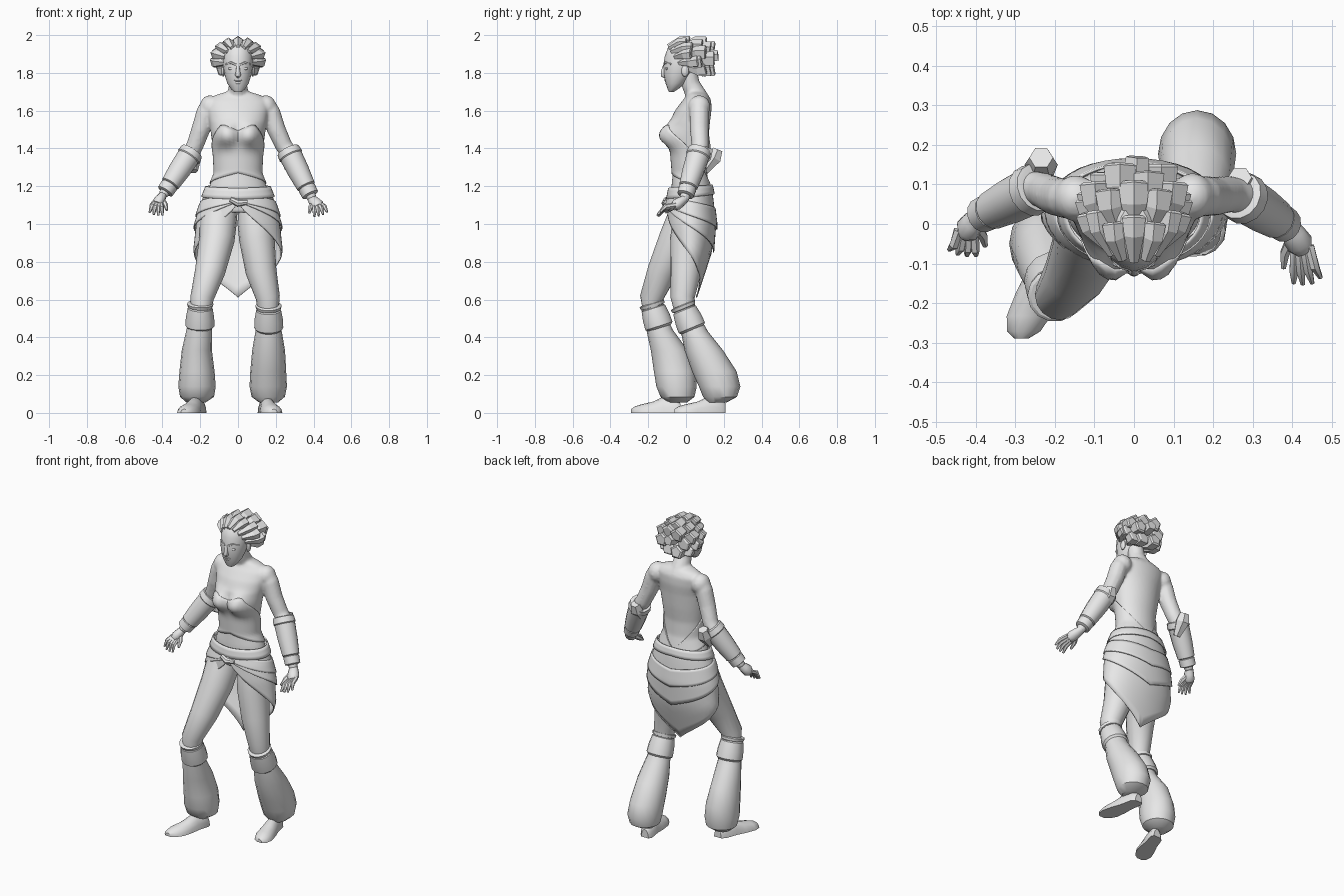
import bpy, bmesh, math
from mathutils import Vector

cube = bpy.data.objects.get("Cube")
if cube:
    bpy.data.objects.remove(cube, do_unlink=True)
grey = bpy.data.materials.new("plain grey")
grey.use_nodes = True
grey.diffuse_color = (0.8, 0.8, 0.8, 1)
grey.node_tree.nodes["Principled BSDF"].inputs["Base Color"].default_value = (0.8, 0.8, 0.8, 1)

def finish(name, bm, smooth=40):
    bmesh.ops.recalc_face_normals(bm, faces=bm.faces)
    mesh = bpy.data.meshes.new(name)
    bm.to_mesh(mesh)
    bm.free()
    mesh.materials.append(grey)
    obj = bpy.data.objects.new(name, mesh)
    bpy.context.collection.objects.link(obj)
    bpy.ops.object.select_all(action="DESELECT")
    obj.select_set(True)
    bpy.context.view_layer.objects.active = obj
    if smooth:
        bpy.ops.object.shade_smooth_by_angle(angle=math.radians(smooth))
    return obj

def skin(name, rings, smooth=40, caps=True):
    """Bridge a list of closed rings and cap both ends if wanted."""
    bm = bmesh.new()
    loops = [[bm.verts.new(p) for p in ring] for ring in rings]
    n = len(loops[0])
    for a, b in zip(loops, loops[1:]):
        for i in range(n):
            j = (i + 1) % n
            bm.faces.new((a[i], a[j], b[j], b[i]))
    if caps:
        bm.faces.new(loops[0])
        bm.faces.new(loops[-1])
    return finish(name, bm, smooth)

def ellipse(centre, u, v, n):
    turns = [2 * math.pi * i / n for i in range(n)]
    return [centre + u * math.cos(t) + v * math.sin(t) for t in turns]

def stack(name, sections):
    """Level sections: x, y, z, half width, half depth."""
    skin(name, [ellipse(Vector((x, y, z)), Vector((rx, 0, 0)), Vector((0, ry, 0)), 16)
                for x, y, z, rx, ry in sections])

def tube(name, path, n=12, smooth=40, flat=1):
    """Sections square to a path: x, y, z, radius."""
    pts = [Vector(p[:3]) for p in path]
    way = (pts[-1] - pts[0]).normalized()
    ref = Vector((1, 0, 0)) if abs(way.y) > 0.7 else Vector((0, 1, 0))
    rings = []
    for i, p in enumerate(path):
        t = (pts[min(i + 1, len(pts) - 1)] - pts[max(i - 1, 0)]).normalized()
        u = ref.cross(t).normalized()
        rings.append(ellipse(pts[i], u * p[3] * flat, t.cross(u) * p[3], n))
    return skin(name, rings, smooth)

def blob(name, centre, size, n=14):
    bm = bmesh.new()
    bmesh.ops.create_uvsphere(bm, u_segments=n, v_segments=8, radius=1)
    for v in bm.verts:
        v.co = Vector([c + s * k for c, s, k in zip(centre, size, v.co)])
    return finish(name, bm)

def along(a, b, t):
    return Vector(a).lerp(Vector(b), t)

# Height, middle depth, half width and half depth of the body and the skirt
BODY = [(1.06, .03, .15, .1), (1.12, .03, .17, .108), (1.2, .025, .152, .102), (1.27, .02, .123, .09),
        (1.36, .015, .127, .092), (1.45, .015, .14, .104), (1.54, .02, .152, .107),
        (1.6, .038, .162, .097), (1.65, .056, .162, .078), (1.68, .062, .13, .058), (1.7, .052, .06, .047)]
HIPS = [(.6, .025, .14, .03), (.75, .025, .21, .08), (.85, .025, .238, .112), (1, .025, .222, .13),
        (1.1, .025, .2, .125), (1.2, .025, .165, .11), (1.25, .025, .13, .095)]

def surface(table, phi, z, grow):
    """Point on a shape at an angle from the front; the body swells at the bust."""
    for low, high in zip(table, table[1:]):
        if z <= high[0]:
            break
    t = (z - low[0]) / (high[0] - low[0])
    cy, w, d = (a + (b - a) * t for a, b in zip(low[1:], high[1:]))
    x, y = (w + grow) * math.sin(phi), cy - (d + grow) * math.cos(phi)
    if table is BODY and math.cos(phi) > 0:
        y -= .058 * math.exp(-(((abs(x) - .068) ** 2 + (z - 1.47) ** 2) / .0034) ** 1.3)
    return Vector((x, y, z))

def wrap(name, table, top, bottom, grow, flare=0, rows=6, caps=False):
    """Band around a shape; its edges depend on the turn, 0 in front and 1 behind."""
    n, rings = 40, []
    for r in range(rows + 1):
        ring = []
        for i in range(n):
            s = min(i, n - i) / (n / 2)
            z = top(s) + (bottom(s) - top(s)) * r / rows
            ring.append(surface(table, 2 * math.pi * i / n, z, grow + flare * r / rows))
        rings.append(ring)
    obj = skin(name, rings, 40, caps)
    if not caps:
        obj.modifiers.new("thickness", "SOLIDIFY").thickness = .007
    return obj

# Torso, neck and a bodice that slopes down to the belt behind
flesh = [wrap("body", BODY, lambda s: 1.7, lambda s: 1.06, 0, 0, 40, True),
         tube("neck", [(0, .07, 1.64, .065), (0, .05, 1.69, .055), (0, .025, 1.74, .049), (0, .01, 1.81, .05)])]
wrap("bodice", BODY, lambda s: 1.495 + .2 * s if s < .18 else 1.606 - .41 * s,
     lambda s: 1.27 - .1 * min(s, .8), .006, 0, 16)

# Head and face
stack("head", [(0, -.077, 1.7, .02, .014), (0, -.07, 1.713, .036, .027), (0, -.055, 1.745, .057, .053),
               (0, -.043, 1.79, .071, .076), (0, -.028, 1.84, .08, .092), (0, -.022, 1.89, .08, .09),
               (0, -.015, 1.935, .07, .08), (0, 0, 1.97, .035, .045)])
tube("nose", [(0, -.113, 1.84, .008), (0, -.121, 1.81, .011), (0, -.119, 1.788, .016), (0, -.108, 1.78, .01)], 8, 60)
blob("upper_lip", (0, -.104, 1.76), (.024, .01, .006), 10)
blob("lower_lip", (0, -.099, 1.747), (.02, .011, .007), 10)
for side, s in (("left", 1), ("right", -1)):
    blob(side + "_eye", (s * .034, -.102, 1.823), (.02, .008, .008), 10)
    tube(side + "_brow", [(s * .01, -.114, 1.843, .007), (s * .035, -.106, 1.854, .008),
                          (s * .064, -.078, 1.846, .005)], 6)
    blob(side + "_ear", (s * .078, -.005, 1.81), (.01, .02, .03), 8)

# Blunt hair locks that widen towards their cut tips
def lock_row(name, count, spread, root, tip, width):
    for i in range(count):
        a = spread * (2 * (i + .5) / count - 1)
        sx, cz = math.sin(a), math.cos(a)
        p, q = (Vector((e[0] * sx, e[1] + e[4] * (1 - cz), e[2] + e[3] * cz)) for e in (root, tip))
        q.y -= .02 * (i % 2)
        mid = p.lerp(q, .6) + Vector((sx, 0, cz)) * .012
        tube(f"{name}_{i + 1}", [(*p, width * .4), (*mid, width * .85), (*q, width),
                                 (*(q + (q - mid) * .15), width * .75)], 5, 0)

lock_row("front_lock", 9, 1.95, (.07, -.095, 1.865, .075, .05), (.122, .015, 1.875, .09, .04), .031)
lock_row("middle_lock", 9, 2.6, (.07, -.02, 1.87, .07, .02), (.108, .1, 1.875, .076, 0), .041)
lock_row("back_lock", 6, math.pi, (.04, .03, 1.87, .05, 0), (.07, .145, 1.872, .06, 0), .044)
tube("crown_lock", [(0, .04, 1.88, .02), (.005, .12, 1.885, .036), (.008, .17, 1.89, .03)], 5, 0)

# Arms, bracers and hands
def arm(side, shoulder, path, elbow, wrist, knuckle, tip, spread, guard):
    at = lambda t, r: (*along(elbow, wrist, t), r)
    flesh.append(tube(side + "_arm", [*path, at(0, .046), at(.5, .043), at(1, .026)]))
    flesh.append(blob(side + "_shoulder", shoulder, (.056, .06, .062)))
    tube(side + "_bracer", [at(-.05, .05), at(-.04, .062), at(.08, .066), at(.1, .061), at(.4, .058),
                            at(.72, .05), at(.74, .04)], 14, 30)
    tube(side + "_wrist_cuff", [at(.73, .038), at(.75, .047), at(.9, .045), at(.92, .03)], 14, 30)
    # Angular plate flaring behind the elbow
    g = Vector(guard)
    tube(side + "_elbow_guard", [(*(g + Vector((0, -.05, -.07))), .022), (*g, .042),
                                 (*(g + Vector((0, .018, .045))), .03)], 6, 20)
    tube(side + "_palm", [(*along(wrist, knuckle, t), r) for t, r in
                          ((-.2, .024), (.3, .031), (.8, .036), (1.15, .024))], 10, 50, .85)
    gap = Vector(spread)
    for i in range(4):
        off = gap * (i - 1.5)
        a, b = Vector(knuckle) + off * .8, Vector(tip) + off * 1.5
        b = a.lerp(b, 1 - .09 * abs(i - 1.3))
        bend = a.lerp(b, .5) + Vector((0, -.014, .01))
        tube(f"{side}_finger_{i + 1}", [(*a, .013), (*bend, .0125), (*b, .006)], 6)
    a, b = along(wrist, knuckle, .3), along(wrist, tip, .62) + gap * 2.8
    tube(side + "_thumb", [(*a, .015), (*(a.lerp(b, .55) + gap * .5), .013), (*b, .007)], 6)

arm("left", (.148, .07, 1.62),
    [(.155, .07, 1.63, .045), (.173, .07, 1.59, .052), (.203, .07, 1.5, .05), (.245, .075, 1.41, .046)],
    (.27, .07, 1.38), (.395, -.01, 1.13), (.425, -.06, 1.095), (.44, -.155, 1.045),
    (-.016, -.004, -.006), (.268, .1, 1.36))
arm("right", (-.148, .065, 1.62),
    [(-.155, .065, 1.63, .045), (-.17, .065, 1.59, .052), (-.197, .07, 1.5, .05), (-.23, .085, 1.41, .046)],
    (-.25, .09, 1.375), (-.4, .015, 1.15), (-.425, -.02, 1.11), (-.435, -.08, 1.045),
    (.016, -.004, -.004), (-.235, .15, 1.35))

# Fuse torso, neck, shoulders and arms into one smooth body
bpy.ops.object.select_all(action="DESELECT")
for part in flesh:
    part.select_set(True)
bpy.context.view_layer.objects.active = flesh[0]
bpy.ops.object.join()
remesh = flesh[0].modifiers.new("fuse", "REMESH")
remesh.mode, remesh.voxel_size, remesh.use_smooth_shade = "VOXEL", .008, True
soften = flesh[0].modifiers.new("soften", "SMOOTH")
soften.factor, soften.iterations = .5, 6

# Wrapped skirt: overlapping layers with slanted lower edges, pointed behind
wrap("skirt", HIPS, lambda s: 1.15 + .05 * s, lambda s: 1.11 - .5 * s ** .85, 0, 0, 10)
wrap("middle_drape", HIPS, lambda s: 1.15 - .13 * s, lambda s: 1.12 - .27 * s, .004, .008)
wrap("upper_drape", HIPS, lambda s: 1.16 - .08 * s, lambda s: 1.12 - .15 * s, .006, .008)
wrap("belt", HIPS, lambda s: 1.19 + .02 * s, lambda s: 1.13 + .03 * s, .008, .003, 3)
tube("sash_knot", [(-.04, -.105, 1.13, .014), (0, -.11, 1.11, .02), (.05, -.105, 1.115, .012)], 8)

# Legs: thigh, knee rim, cuff and baggy shin
def leg(side, thigh, knee, shin, cuff_end):
    tube(side + "_thigh", thigh, 16)
    at = lambda t, r: (*along(knee, cuff_end, t), r)
    tube(side + "_knee_rim", [at(-.2, .062), at(-.16, .07), at(-.02, .066), at(0, .055)], 14, 30)
    tube(side + "_knee_cuff", [at(0, .055), at(.05, .066), at(.5, .075), at(.9, .077), at(1, .066)], 14, 30)
    stack(side + "_shin", shin)

leg("right", [(-.09, .02, 1.1, .09), (-.105, -.015, 1.0, .097), (-.112, -.05, .92, .094),
              (-.148, -.125, .75, .08), (-.19, -.182, .61, .062), (-.2, -.17, .5, .05)],
    (-.2, -.175, .56), [(-.2, -.155, .5, .055, .058), (-.205, -.14, .44, .068, .07), (-.218, -.088, .33, .08, .098),
                        (-.217, -.06, .22, .093, .11), (-.217, -.05, .14, .099, .107),
                        (-.217, -.045, .085, .09, .09), (-.222, -.045, .055, .05, .05)], (-.202, -.14, .45))
leg("left", [(.09, .04, 1.1, .09), (.095, .025, 1.0, .097), (.1, .01, .92, .094),
             (.122, 0, .75, .082), (.158, -.018, .61, .064), (.162, 0, .5, .05)],
    (.162, -.01, .55), [(.162, .02, .5, .055, .058), (.162, .045, .43, .07, .072), (.162, .095, .33, .087, .102),
                        (.16, .15, .22, .095, .118), (.16, .178, .14, .099, .11),
                        (.16, .18, .085, .088, .09), (.162, .165, .055, .05, .05)], (.163, .035, .44))

# Shoes: flat soled, low at the toe
for side, heel, toe in (("left", (.14, .21, 0), (.19, -.06, 0)), ("right", (-.2, -.03, 0), (-.285, -.29, 0))):
    rings = [ellipse(along(heel, toe, t), Vector((w, 0, 0)), Vector((0, 0, h)), 16)
             for t, w, h in ((0, .025, .05), (.08, .04, .075), (.35, .042, .085), (.55, .052, .06),
                             (.78, .056, .046), (.93, .042, .034), (1, .018, .02))]
    skin(side + "_shoe", [[Vector((p.x, p.y, max(p.z, 0))) for p in ring] for ring in rings])
